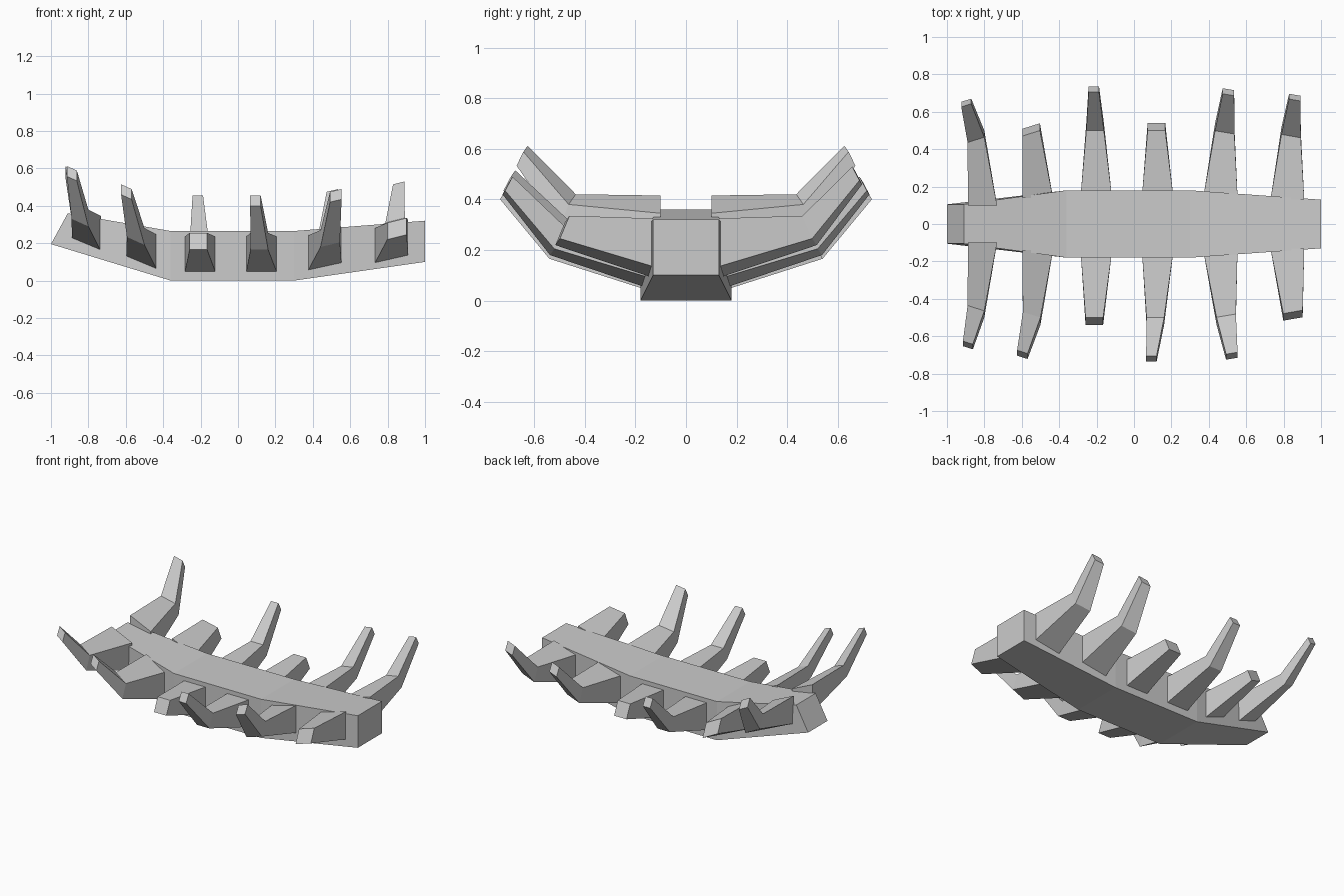
import bpy, bmesh

cube = bpy.data.objects.get("Cube")
if cube:
    bpy.data.objects.remove(cube, do_unlink=True)

bone = bpy.data.materials.new("bone grey")
bone.use_nodes = True
grey = (0.6, 0.6, 0.6, 1)
bone.diffuse_color = grey
bone.node_tree.nodes["Principled BSDF"].inputs["Base Color"].default_value = grey


def loft(name, rings):
    """Join a row of four-cornered rings into a closed solid."""
    bm = bmesh.new()
    loops = [[bm.verts.new(p) for p in ring] for ring in rings]
    for a, b in zip(loops, loops[1:]):
        for i in range(4):
            j = (i + 1) % 4
            bm.faces.new((a[i], a[j], b[j], b[i]))
    bm.faces.new(loops[0])
    bm.faces.new(loops[-1])
    bmesh.ops.recalc_face_normals(bm, faces=bm.faces)
    mesh = bpy.data.meshes.new(name)
    bm.to_mesh(mesh)
    bm.free()
    mesh.materials.append(bone)
    obj = bpy.data.objects.new(name, mesh)
    bpy.context.collection.objects.link(obj)
    return obj


# Spine: x and z of the bottom, x and z of the top, half width
spine = [(-1, 0.195, -0.91, 0.36, 0.105),
         (-0.36, 0, -0.36, 0.265, 0.18),
         (0.3, 0, 0.3, 0.265, 0.18),
         (1, 0.1, 1, 0.32, 0.13)]
loft("spine", [[(xb, -w, zb), (xb, w, zb), (xt, w, zt), (xt, -w, zt)]
               for xb, zb, xt, zt, w in spine])


def rib(name, side, x, z, root, slope, reach, wide, joint_x, tip_x):
    """A tapering rib; a broken one (tip_x None) stops at the joint."""
    # Centre x, half width, then y and height of lower and upper edges, skew
    steps = [(x, 0.082, root, 0, root, 0.19, 0),
             (joint_x, 0.047, 0.54 * reach, 0.12, 0.5 * reach, 0.21, 1)]
    if tip_x is not None:
        steps.append((tip_x, 0.028, 0.735 * reach, 0.355, 0.705 * reach, 0.41, 1))
    rings = []
    for cx, w, y0, z0, y1, z1, skew in steps:
        w *= wide
        ring = []
        for dx, y, h in ((-w, y0, z0), (w, y0, z0), (w, y1, z1), (-w, y1, z1)):
            y -= skew * 0.7 * slope * dx
            ring.append((cx + dx, side * y, z + h + slope * dx))
        rings.append(ring)
    loft(name, rings)


# Base x, base z, root y, slope, reach, width, (joint x, tip x) front and back
ribs = [(-0.81, 0.19, 0.10, -0.45, 0.9, 0.95, (-0.845, -0.888), (-0.845, -0.897)),
        (-0.515, 0.092, 0.14, -0.45, 0.97, 1, (-0.547, -0.597), (-0.55, None)),
        (-0.202, 0.045, 0.165, 0, 1, 1, (-0.212, None), (-0.208, -0.215)),
        (0.126, 0.045, 0.165, 0, 1, 1, (0.114, 0.093), (0.12, None)),
        (0.463, 0.072, 0.155, 0.24, 0.98, 1.1, (0.493, 0.523), (0.485, 0.505)),
        (0.82, 0.112, 0.13, 0.25, 0.94, 1.1, (0.85, None), (0.84, 0.86))]
for n, (x, z, root, slope, reach, wide, front, back) in enumerate(ribs, 1):
    rib(f"front_rib_{n}", -1, x, z, root, slope, reach, wide, *front)
    rib(f"back_rib_{n}", 1, x, z, root, slope, reach, wide, *back)
